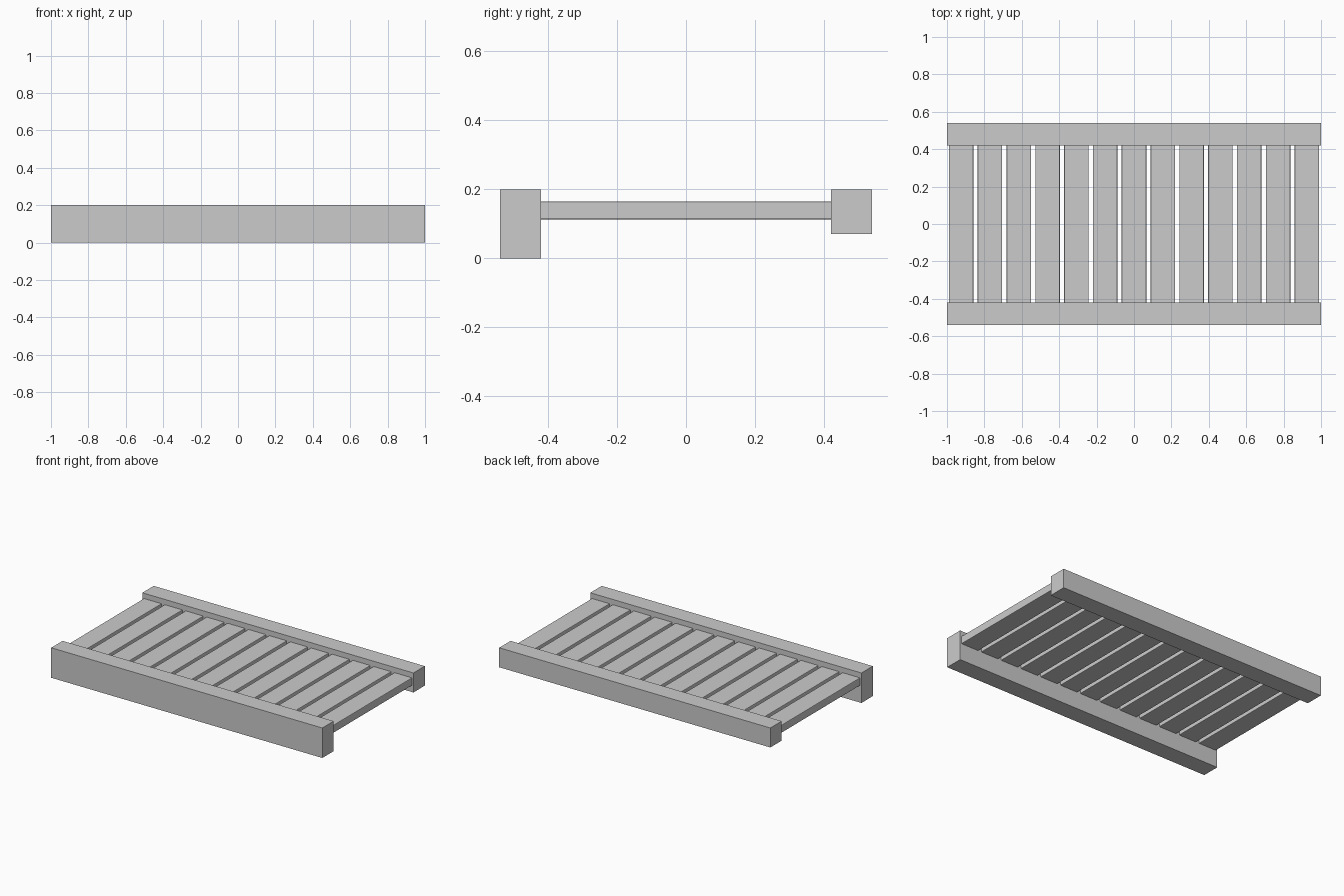
import bpy

if "Cube" in bpy.data.objects:
    bpy.data.objects.remove(bpy.data.objects["Cube"])


def box(name, center, size, bevel=0.0):
    """Add a box with applied scale and an optional small edge bevel."""
    bpy.ops.mesh.primitive_cube_add(size=1, location=center)
    obj = bpy.context.object
    obj.name = name
    obj.scale = size
    bpy.ops.object.transform_apply(location=False, rotation=False, scale=True)
    if bevel:
        mod = obj.modifiers.new("Soft edges", "BEVEL")
        mod.width = bevel
        mod.segments = 2
    return obj


# Long rails: the front one is deeper than the back one
box("front_rail", (0, -0.48, 0.10), (2.0, 0.12, 0.20))
box("back_rail", (0, 0.48, 0.135), (2.0, 0.12, 0.13))

# Evenly spaced slats let slightly into both rails
SLATS = 13
PITCH = 0.154
for i in range(SLATS):
    x = (i - (SLATS - 1) / 2) * PITCH
    box(f"slat_{i + 1:02d}", (x, 0, 0.139), (0.131, 0.86, 0.052), bevel=0.004)
